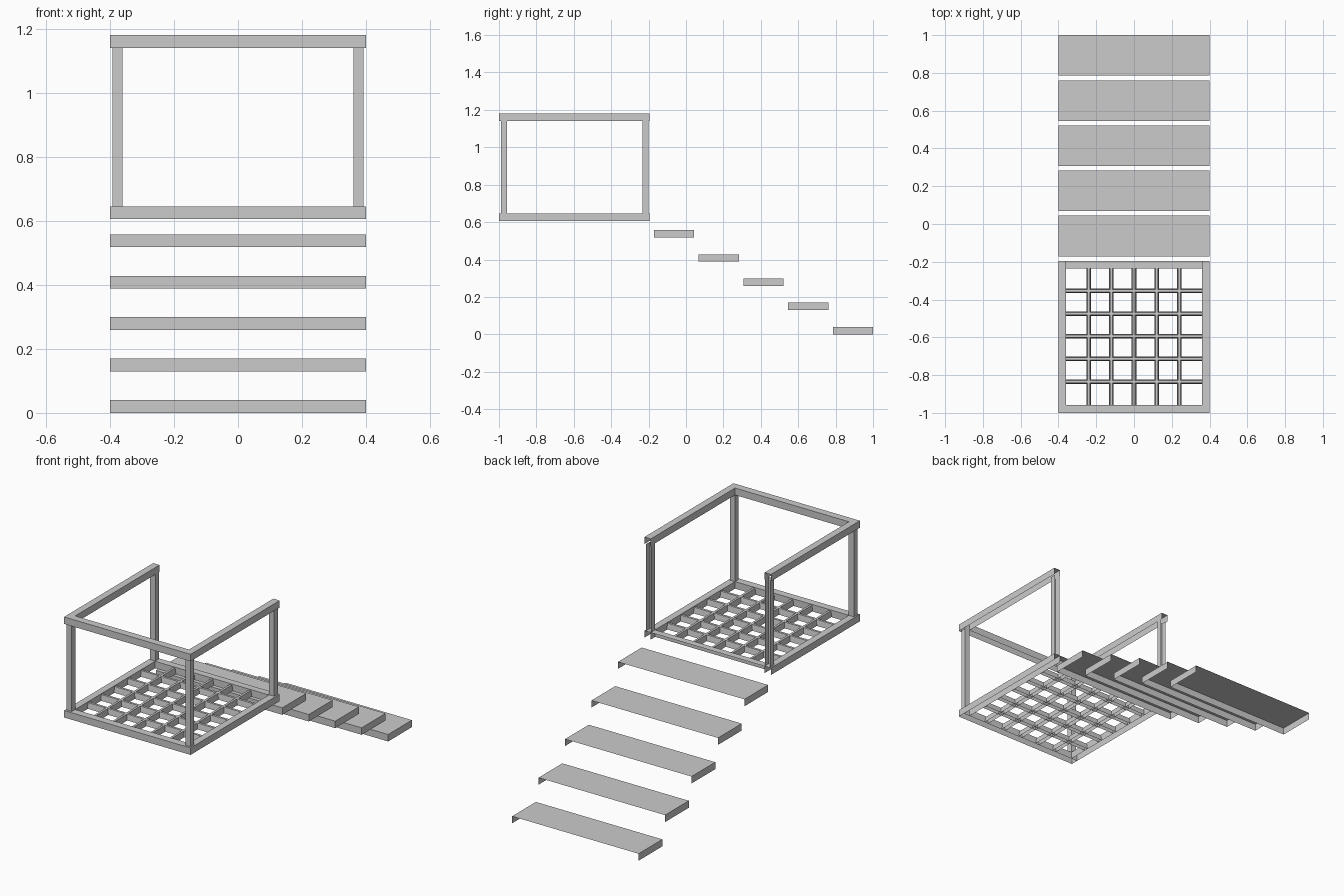
import bpy, bmesh
from mathutils import Vector

if "Cube" in bpy.data.objects:
    bpy.data.objects.remove(bpy.data.objects["Cube"])

def shell(name, x, y, z, omit=(), taper=None):
    """Folded-sheet box; 'omit' lists open sides such as '-z' or '+y'."""
    bm = bmesh.new()
    bmesh.ops.create_cube(bm, size=1)
    bm.normal_update()
    axes = {'x': Vector((1, 0, 0)), 'y': Vector((0, 1, 0)), 'z': Vector((0, 0, 1))}
    drop = []
    for side in omit:
        d = axes[side[1]] * (1 if side[0] == '+' else -1)
        drop += [f for f in bm.faces if f.normal.dot(d) > 0.9]
    if drop:
        bmesh.ops.delete(bm, geom=drop, context='FACES')
    for v in bm.verts:
        if taper and v.co.z > 0:
            i = 'xyz'.index(taper)
            v.co[i] *= 0.55
        v.co = Vector([(r[0] + r[1]) / 2 + c * (r[1] - r[0])
                       for r, c in zip((x, y, z), v.co)])
    me = bpy.data.meshes.new(name)
    bm.to_mesh(me)
    bm.free()
    ob = bpy.data.objects.new(name, me)
    bpy.context.collection.objects.link(ob)
    return ob

BACK, T = -0.195, 0.04

# Stair treads: folded plates open below and behind
for k in range(5):
    y1, z0 = 1 - 0.239 * k, 0.1294 * k
    shell(f"tread_{k + 1}", (-0.4, 0.4), (y1 - 0.215, y1), (z0, z0 + T), ('-z', '+y'))

# Platform frame and handrail: inverted channels
for label, z0 in (("platform", 0.605), ("handrail", 1.14)):
    z = (z0, z0 + T)
    shell(label + "_front", (-0.4, 0.4), (-1, -0.957), z, ('-z',))
    for side, s in (("left", -1), ("right", 1)):
        x = sorted((s * 0.36, s * 0.4))
        shell(f"{label}_{side}", x, (-0.957, BACK), z, ('-z', '+y', '-y'))
shell("platform_back", (-0.36, 0.36), (BACK - T, BACK), (0.605, 0.645), ('-z', '+y', '-x', '+x'))

# Posts
for side, s in (("left", -1), ("right", 1)):
    x = sorted((s * 0.36, s * 0.392))
    shell(f"front_post_{side}", x, (-0.988, -0.956), (0.645, 1.14), ('-z', '+z'))
    shell(f"back_post_{side}", x, (-0.233, -0.2), (0.645, 1.14), ('-z', '+z', '+y'))

# Floor grating
for i in range(5):
    c = (i - 2) * 0.12
    z = (0.607, 0.64)
    shell(f"grate_long_{i + 1}", (c - 0.012, c + 0.012), (-0.957, BACK - T), z,
          ('-z', '-y', '+y'), 'x')
    d = c - 0.594
    shell(f"grate_cross_{i + 1}", (-0.36, 0.36), (d - 0.012, d + 0.012), z,
          ('-z', '-x', '+x'), 'y')
